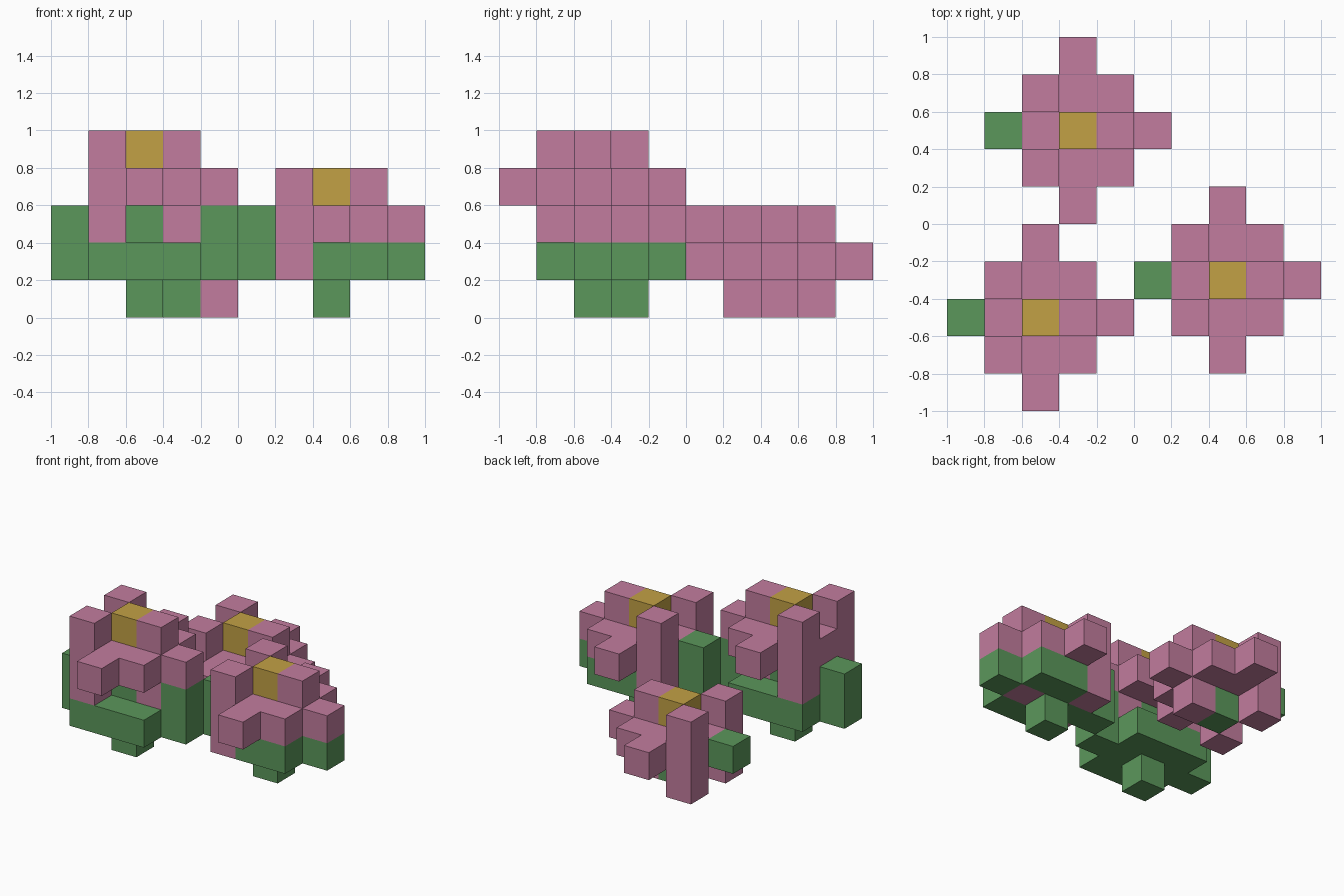
import bpy, bmesh
from mathutils import Vector

cube = bpy.data.objects.get("Cube")
if cube:
    bpy.data.objects.remove(cube, do_unlink=True)

S = 0.2  # cell size


def material(name, rgb):
    m = bpy.data.materials.new(name)
    m.use_nodes = True
    m.diffuse_color = (*rgb, 1)
    bsdf = m.node_tree.nodes["Principled BSDF"]
    bsdf.inputs["Base Color"].default_value = (*rgb, 1)
    bsdf.inputs["Roughness"].default_value = 0.8
    return m


PINK = material("petal pink", (0.54, 0.203, 0.342))
GREEN = material("leaf green", (0.105, 0.31, 0.105))
YELLOW = material("pollen yellow", (0.54, 0.355, 0.059))

# Face directions with two in-plane axes each
DIRS = []
for axis in range(3):
    for sign in (1, -1):
        n, a, b = Vector(), Vector(), Vector()
        n[axis] = sign
        a[(axis + 1) % 3] = 1
        b[(axis + 2) % 3] = sign
        DIRS.append((n, a, b))


def build(name, cells, occupied, mat):
    """Blocky part made of cells, without the faces hidden between blocks."""
    bm = bmesh.new()
    for c in sorted(cells):
        centre = Vector(c) + Vector((0.5, 0.5, 0.5))
        for n, a, b in DIRS:
            if tuple(int(v) for v in Vector(c) + n) in occupied:
                continue
            quad = [centre + (n + a * p + b * q) / 2
                    for p, q in ((-1, -1), (1, -1), (1, 1), (-1, 1))]
            bm.faces.new([bm.verts.new(((v.x - 5) * S, (v.y - 5) * S, v.z * S))
                          for v in quad])
    bmesh.ops.remove_doubles(bm, verts=bm.verts, dist=1e-4)
    me = bpy.data.meshes.new(name)
    bm.to_mesh(me)
    bm.free()
    me.materials.append(mat)
    bpy.context.collection.objects.link(bpy.data.objects.new(name, me))


def column(x, y, low, high):
    return {(x, y, z) for z in range(low, high + 1)}


def flower(label, cx, cy, top):
    # Three upright petals, each three cells tall
    upright = set()
    for dx, dy in ((-1, -1), (-1, 1), (1, 0)):
        upright |= column(cx + dx, cy + dy, top - 2, top)
    # Flat petals one cell below the top
    flat = {(cx + dx, cy + dy, top - 1) for dx, dy in
            ((-1, 0), (0, -1), (0, -2), (0, 1), (0, 2), (1, -1), (1, 1), (2, 0))}
    pollen = {(cx, cy, top)}
    # Stem through the middle
    stem = column(cx, cy, 0, top - 1)
    # Leaf at the side, and a leafy bed under the taller flowers
    leaves = column(cx - 2, cy, 1, 1 if top == 2 else 2)
    if top > 2:
        leaves |= {(cx + dx, cy + dy, 1) for dx in (-1, 0, 1) for dy in (-1, 0, 1)}
        leaves |= column(cx + 2, cy, 1, top - 2)
    petals = upright | flat
    leaves -= petals | stem
    return [(label + "_petals", petals, PINK), (label + "_pollen", pollen, YELLOW),
            (label + "_stem", stem, GREEN), (label + "_leaves", leaves, GREEN)]


parts = (flower("tall_flower", 2, 2, 4) + flower("middle_flower", 7, 3, 3)
         + flower("low_flower", 3, 7, 2))
occupied = set().union(*(cells for _, cells, _ in parts))
for name, cells, mat in parts:
    build(name, cells, occupied, mat)
